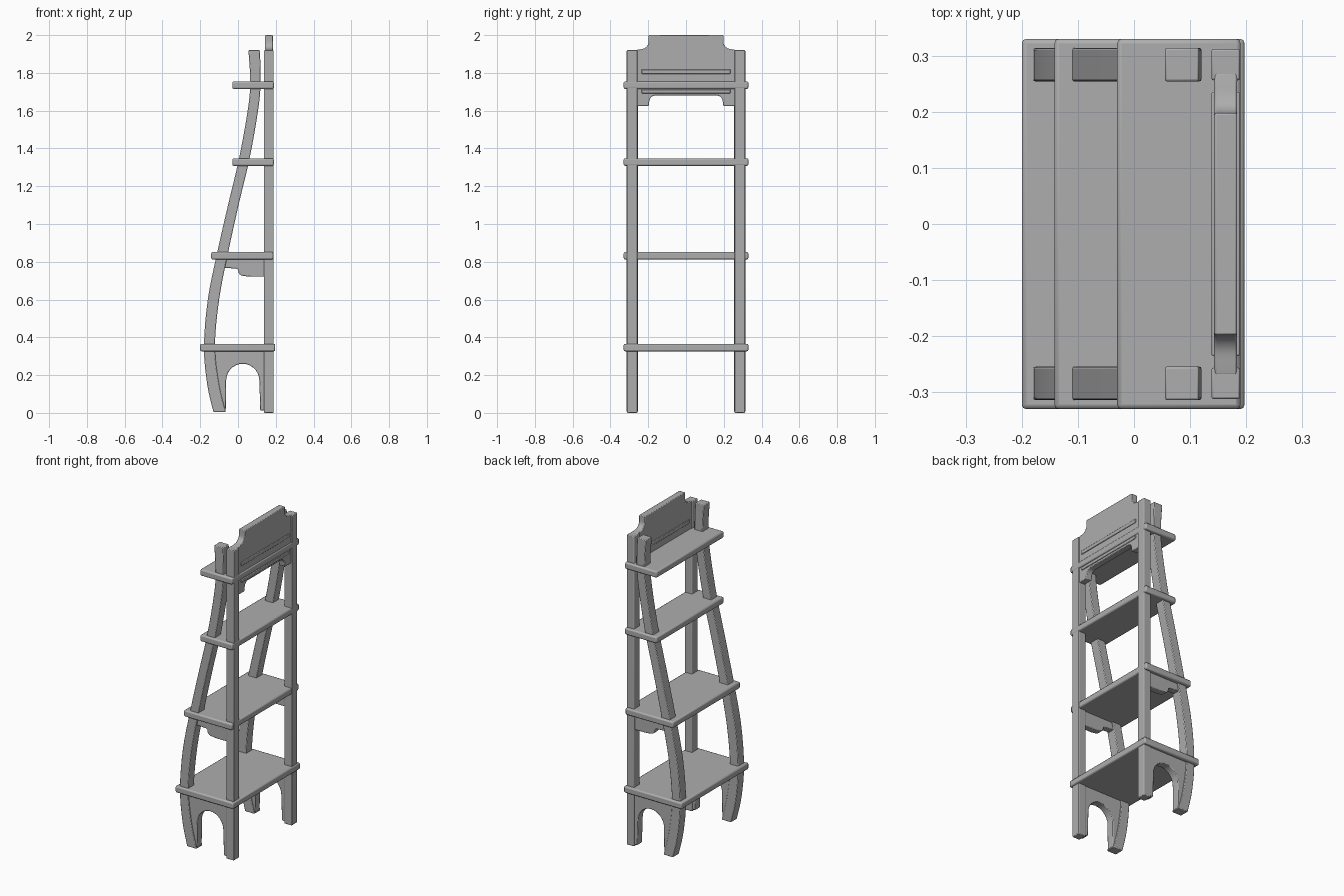
import bpy, bmesh, math
from mathutils import Vector

cube = bpy.data.objects.get("Cube")
if cube:
    bpy.data.objects.remove(cube, do_unlink=True)

grey = bpy.data.materials.new("plain grey")
grey.use_nodes = True
COLOUR = (0.42, 0.42, 0.42, 1)
grey.diffuse_color = COLOUR
grey.node_tree.nodes["Principled BSDF"].inputs["Base Color"].default_value = COLOUR


def prism(name, outline, axis, lo, hi, bevel=0.004):
    """Extrude an outline along x (points are y, z) or y (points are x, z)."""
    place = (lambda p: Vector((lo, p[0], p[1]))) if axis == "x" else (lambda p: Vector((p[0], lo, p[1])))
    bm = bmesh.new()
    face = bm.faces.new([bm.verts.new(place(p)) for p in outline])
    new = bmesh.ops.extrude_face_region(bm, geom=[face])["geom"]
    move = Vector((hi - lo, 0, 0)) if axis == "x" else Vector((0, hi - lo, 0))
    bmesh.ops.translate(bm, vec=move, verts=[g for g in new if isinstance(g, bmesh.types.BMVert)])
    bmesh.ops.recalc_face_normals(bm, faces=bm.faces)
    mesh = bpy.data.meshes.new(name)
    bm.to_mesh(mesh)
    bm.free()
    mesh.materials.append(grey)
    obj = bpy.data.objects.new(name, mesh)
    bpy.context.collection.objects.link(obj)
    mod = obj.modifiers.new("soft edges", "BEVEL")
    mod.width, mod.segments, mod.limit_method = bevel, 2, "ANGLE"
    mod.angle_limit = math.radians(40)
    bpy.ops.object.select_all(action="DESELECT")
    obj.select_set(True)
    bpy.context.view_layer.objects.active = obj
    bpy.ops.object.shade_smooth_by_angle(angle=math.radians(35))
    return obj


def rect(a0, a1, b0, b1):
    return [(a0, b0), (a1, b0), (a1, b1), (a0, b1)]


def arc(cx, cz, rx, rz, start, end, n=8):
    angles = [math.radians(start + (end - start) * i / n) for i in range(n + 1)]
    return [(cx + rx * math.cos(a), cz + rz * math.sin(a)) for a in angles]


def smooth_path(points, steps=4):
    """Catmull-Rom curve through the points."""
    pts = [Vector(p) for p in points]
    out = []
    for i in range(len(pts) - 1):
        a, b, c, d = pts[max(i - 1, 0)], pts[i], pts[i + 1], pts[min(i + 2, len(pts) - 1)]
        for s in range(steps):
            t = s / steps
            out.append(0.5 * (2 * b + (c - a) * t + (2 * a - 5 * b + 4 * c - d) * t ** 2
                              + (3 * b - a - 3 * c + d) * t ** 3))
    return out + [pts[-1]]


# Shelves: left edge, right edge, bottom height
for i, (x0, x1, z) in enumerate([(-0.2, 0.197, 0.326), (-0.142, 0.187, 0.812),
                                 (-0.03, 0.19, 1.308), (-0.03, 0.19, 1.715)]):
    prism(f"shelf_{i + 1}", rect(x0, x1, z, z + 0.04), "y", -0.33, 0.33, 0.008)

# Curved leg edges, as (height, outer x, inner x)
leg_rows = [(0.005, -0.13, -0.065), (0.15, -0.163, -0.1), (0.35, -0.18, -0.122),
            (0.6, -0.16, -0.1), (0.85, -0.11, -0.052), (1.1, -0.053, 0.003),
            (1.35, 0.006, 0.062), (1.6, 0.051, 0.106), (1.75, 0.065, 0.12), (1.92, 0.055, 0.116)]
outer = smooth_path([(r[1], r[0]) for r in leg_rows])
inner = smooth_path([(r[2], r[0]) for r in leg_rows])
leg_outline = outer + inner[::-1]

# Arched panel between the feet
arch_outline = ([(0.185, 0.012), (0.185, 0.33), (-0.165, 0.33), (-0.15, 0.15), (-0.115, 0.012), (-0.065, 0.012)]
                + arc(0.025, 0.17, 0.088, 0.09, 180, 0, 14) + [(0.118, 0.012)])

# Stepped bracket under the second shelf
bracket_outline = ([(0.15, 0.82), (-0.09, 0.82), (-0.075, 0.768), (-0.01, 0.764)]
                   + arc(0.03, 0.755, 0.03, 0.03, 170, 260, 5) + [(0.06, 0.721), (0.15, 0.721)])

for side, sign in (("left", 1), ("right", -1)):
    for name, outline, y0, y1 in (("curved_leg", leg_outline, 0.254, 0.314),
                                  ("straight_post", rect(0.138, 0.189, 0, 1.92), 0.256, 0.312),
                                  ("foot_arch", arch_outline, 0.26, 0.308),
                                  ("shelf_bracket", bracket_outline, 0.264, 0.304)):
        lo, hi = sorted((sign * y0, sign * y1))
        prism(f"{name}_{side}", outline, "y", lo, hi)

# Shaped headboard with scooped shoulders and cut-away lower edge
half = ([(0.198, 2.0)] + arc(0.243, 1.965, 0.045, 0.04, 180, 270, 6)
        + [(0.27, 1.92), (0.27, 1.625), (0.198, 1.625)]
        + arc(0.165, 1.645, 0.03, 0.035, 0, 90, 5))
prism("headboard", half + [(-y, z) for y, z in reversed(half)], "x", 0.143, 0.184)

# Mouldings on the headboard
for name, z0, z1 in (("upper_moulding", 1.795, 1.818), ("lower_moulding", 1.692, 1.712)):
    prism(name, rect(-0.235, 0.235, z0, z1), "x", 0.138, 0.189, 0.003)
